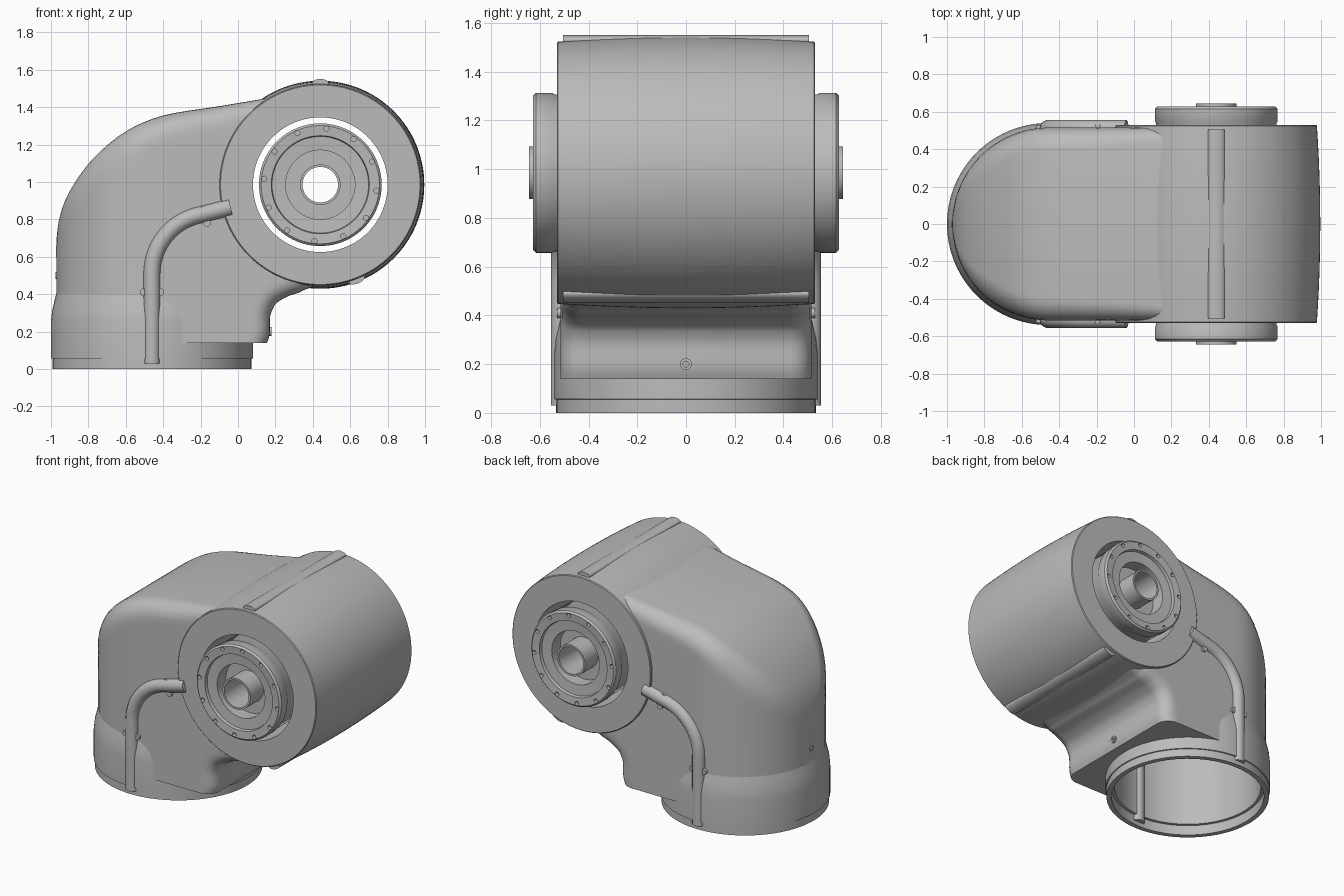
import bpy, bmesh, math
from math import sin, cos, pi, sqrt, radians
from mathutils import Matrix, Vector

cube = bpy.data.objects.get("Cube")
if cube:
    bpy.data.objects.remove(cube, do_unlink=True)

grey = bpy.data.materials.new("cast grey")
grey.use_nodes = True
grey.diffuse_color = (0.5, 0.5, 0.5, 1)
for node in grey.node_tree.nodes:
    if node.type == 'BSDF_PRINCIPLED':
        node.inputs["Base Color"].default_value = (0.5, 0.5, 0.5, 1)
        node.inputs["Roughness"].default_value = 0.6

BASE = Vector((-0.46, 0, 0))
JOINT = Vector((0.44, 0, 0.985))


def activate(ob):
    bpy.ops.object.select_all(action='DESELECT')
    ob.select_set(True)
    bpy.context.view_layer.objects.active = ob


def make(name, bm):
    bmesh.ops.recalc_face_normals(bm, faces=bm.faces)
    me = bpy.data.meshes.new(name)
    bm.to_mesh(me)
    bm.free()
    me.materials.append(grey)
    ob = bpy.data.objects.new(name, me)
    bpy.context.collection.objects.link(ob)
    return ob


def smooth(ob, angle=35):
    activate(ob)
    bpy.ops.object.shade_smooth_by_angle(angle=radians(angle))


def lathe(name, profile, centre, axis, segs=96):
    """Revolve a closed (radius, height) profile about the y or z axis."""
    bm = bmesh.new()
    rings = []
    for i in range(segs):
        a = 2 * pi * i / segs
        ring = []
        for r, h in profile:
            p = (r * cos(a), h, r * sin(a)) if axis == 'y' else (r * cos(a), r * sin(a), h)
            ring.append(bm.verts.new(centre + Vector(p)))
        rings.append(ring)
    n = len(profile)
    for i in range(segs):
        a, b = rings[i], rings[(i + 1) % segs]
        for j in range(n):
            k = (j + 1) % n
            bm.faces.new((a[j], a[k], b[k], b[j]))
    return make(name, bm)


def rods(name, items, segs=24):
    """Cylinders given as (centre, direction, radius, length)."""
    bm = bmesh.new()
    for c, d, r, length in items:
        turn = Vector(d).to_track_quat('Z', 'Y').to_matrix().to_4x4()
        bmesh.ops.create_cone(bm, cap_ends=True, segments=segs, radius1=r, radius2=r,
                              depth=length, matrix=Matrix.Translation(c) @ turn)
    return make(name, bm)


def cut(ob, cutter):
    cutter.hide_render = True
    mod = ob.modifiers.new("cut", 'BOOLEAN')
    mod.operation = 'DIFFERENCE'
    mod.solver = 'EXACT'
    mod.object = cutter
    activate(ob)
    bpy.ops.object.modifier_apply(modifier=mod.name)
    bpy.data.objects.remove(cutter, do_unlink=True)


# Elbow housing: sections fan from the foot to the joint drum.
# Each section: outer x, z, inner x, z, outer edge rounding
sections = [
    (-0.97, 0.14, 0.155, 0.14, 0), (-0.97, 0.30, 0.17, 0.19, 0),
    (-0.97, 0.50, 0.172, 0.28, 0), (-0.97, 0.70, 0.19, 0.33, 0.01),
    (-0.94, 0.86, 0.21, 0.355, 0.05), (-0.87, 1.00, 0.24, 0.375, 0.09),
    (-0.76, 1.14, 0.27, 0.39, 0.12), (-0.60, 1.27, 0.30, 0.40, 0.12),
    (-0.40, 1.355, 0.33, 0.41, 0.12), (-0.10, 1.405, 0.36, 0.425, 0.10),
    (0.20, 1.455, 0.42, 0.445, 0.07)]


def spline(rows, steps):
    out = []
    for i in range(len(rows) - 1):
        a, b, c, d = rows[max(i - 1, 0)], rows[i], rows[i + 1], rows[min(i + 2, len(rows) - 1)]
        for s in range(steps):
            t = s / steps
            out.append([q + 0.5 * t * (r - p + t * (2 * p - 5 * q + 4 * r - e
                        + t * (3 * (q - r) + e - p))) for p, q, r, e in zip(a, b, c, d)])
    return out + [list(rows[-1])]


def rounding(d, r):
    return r - sqrt(max(r * r - (r - d) ** 2, 0)) if d < r else 0


def half_width(x, d_out, d_in, r):
    R = 0.515
    w = sqrt(max(R * R - min(x + 0.457, 0) ** 2, 0))
    return max(w - rounding(d_out, r) - rounding(d_in, 0.09), 0.004)


bm = bmesh.new()
loops = []
N = 30
for px, pz, qx, qz, r in spline(sections, 4):
    span = math.hypot(qx - px, qz - pz)
    front, back = [], []
    for k in range(N + 1):
        s = (1 - cos(pi * k / N)) / 2
        x, z = px + (qx - px) * s, pz + (qz - pz) * s
        w = half_width(x, s * span, (1 - s) * span, max(r, 0))
        front.append(bm.verts.new((x, -w, z)))
        back.append(bm.verts.new((x, w, z)))
    loops.append(front + back[::-1])
for a, b in zip(loops, loops[1:]):
    for j in range(len(a)):
        k = (j + 1) % len(a)
        bm.faces.new((a[j], a[k], b[k], b[j]))
bm.faces.new(loops[0])
bm.faces.new(loops[-1])
housing = make("elbow_housing", bm)
cut(housing, rods("joint_cutter", [(JOINT, (0, 1, 0), 0.5, 2)], 96))
cut(housing, rods("foot_cutter", [(BASE + Vector((0, 0, 0.2)), (0, 0, 1), 0.485, 0.8)], 96))
smooth(housing)

# Hollow round foot with a shoulder that fades into the housing
smooth(lathe("foot_ring", [
    (0.50, 0), (0.533, 0), (0.533, 0.055), (0.54, 0.057), (0.54, 0.25), (0.534, 0.31),
    (0.52, 0.37), (0.508, 0.42), (0.48, 0.42), (0.48, 0.07), (0.50, 0.07)], BASE, 'z'))

# Crowned joint drum, open through the middle
crown = [(0.556 - 0.018 * (t / 6) ** 2, 0.525 * t / 6) for t in range(-6, 7)]
smooth(lathe("joint_drum", [(0.36, -0.53), (0.533, -0.53)] + crown
             + [(0.533, 0.53), (0.36, 0.53)], JOINT, 'y', 128))

# Output hub, the same at both ends, with a through bore
half = [(0.095, 0.645), (0.108, 0.645), (0.108, 0.50), (0.185, 0.50), (0.185, 0.595),
        (0.258, 0.60), (0.262, 0.622), (0.316, 0.627), (0.328, 0.615),
        (0.328, 0.55), (0.322, 0.54)]
hub = lathe("output_hub", half + [(r, -h) for r, h in reversed(half)], JOINT, 'y')
holes = []
for i in range(12):
    a = radians(24 + 30 * i)
    for side in (-1, 1):
        holes.append((JOINT + Vector((0.302 * cos(a), side * 0.64, 0.302 * sin(a))),
                      (0, 1, 0), 0.014, 0.08))
cut(hub, rods("bolt_cutter", holes, 16))
smooth(hub)

# Raised seams along the drum
for name, degrees in (("top_seam", 90), ("lower_seam", -69)):
    a = radians(degrees)
    seam = rods(name, [((0, 0, 0), (0, 1, 0), 1, 1.01)], 32)
    seam.data.transform(Matrix.Diagonal((0.045, 1, 0.021, 1)))
    seam.data.transform(Matrix.Translation(JOINT + 0.544 * Vector((cos(a), 0, sin(a))))
                        @ Matrix.Rotation(pi / 2 - a, 4, 'Y'))
    smooth(seam)

# Cable conduits with small retaining screws on both flanks
path = [(-0.46, 0.03), (-0.46, 0.3)]
path += [(-0.14 - 0.32 * cos(t * pi / 32), 0.51 + 0.32 * sin(t * pi / 32)) for t in range(15)]
path += [(-0.04, 0.865)]
for side, label in ((-1, "front"), (1, "back")):
    cu = bpy.data.curves.new(label + "_conduit", 'CURVE')
    cu.dimensions = '3D'
    cu.bevel_depth = 0.045
    cu.bevel_resolution = 5
    cu.use_fill_caps = True
    sp = cu.splines.new('POLY')
    sp.points.add(len(path) - 1)
    for pt, (x, z) in zip(sp.points, path):
        pt.co = (x, side * 0.511, z, 1)
    cu.materials.append(grey)
    ob = bpy.data.objects.new(label + "_conduit", cu)
    bpy.context.collection.objects.link(ob)
    activate(ob)
    bpy.ops.object.convert(target='MESH')
    smooth(bpy.context.view_layer.objects.active, 40)
    spots = ((-0.505, 0.41), (-0.415, 0.41), (-0.19, 0.855), (-0.165, 0.78))
    smooth(rods(label + "_conduit_screws", [
        (Vector((x, side * 0.515, z)), (0, 1, 0), 0.02, 0.03) for x, z in spots]))

# Small plugs on the ledge and on the rear of the elbow
smooth(lathe("ledge_plug", [(0.012, 0), (0.024, 0), (0.024, 0.02), (0.012, 0.02)],
             Vector((0, 0, 0)), 'z', 24))
plug = bpy.data.objects["ledge_plug"]
plug.matrix_world = Matrix.Translation((0.16, 0, 0.2)) @ Matrix.Rotation(pi / 2, 4, 'Y')
smooth(rods("elbow_plug", [(Vector((-0.965, 0, 0.5)), (1, 0, 0), 0.018, 0.024)]))
